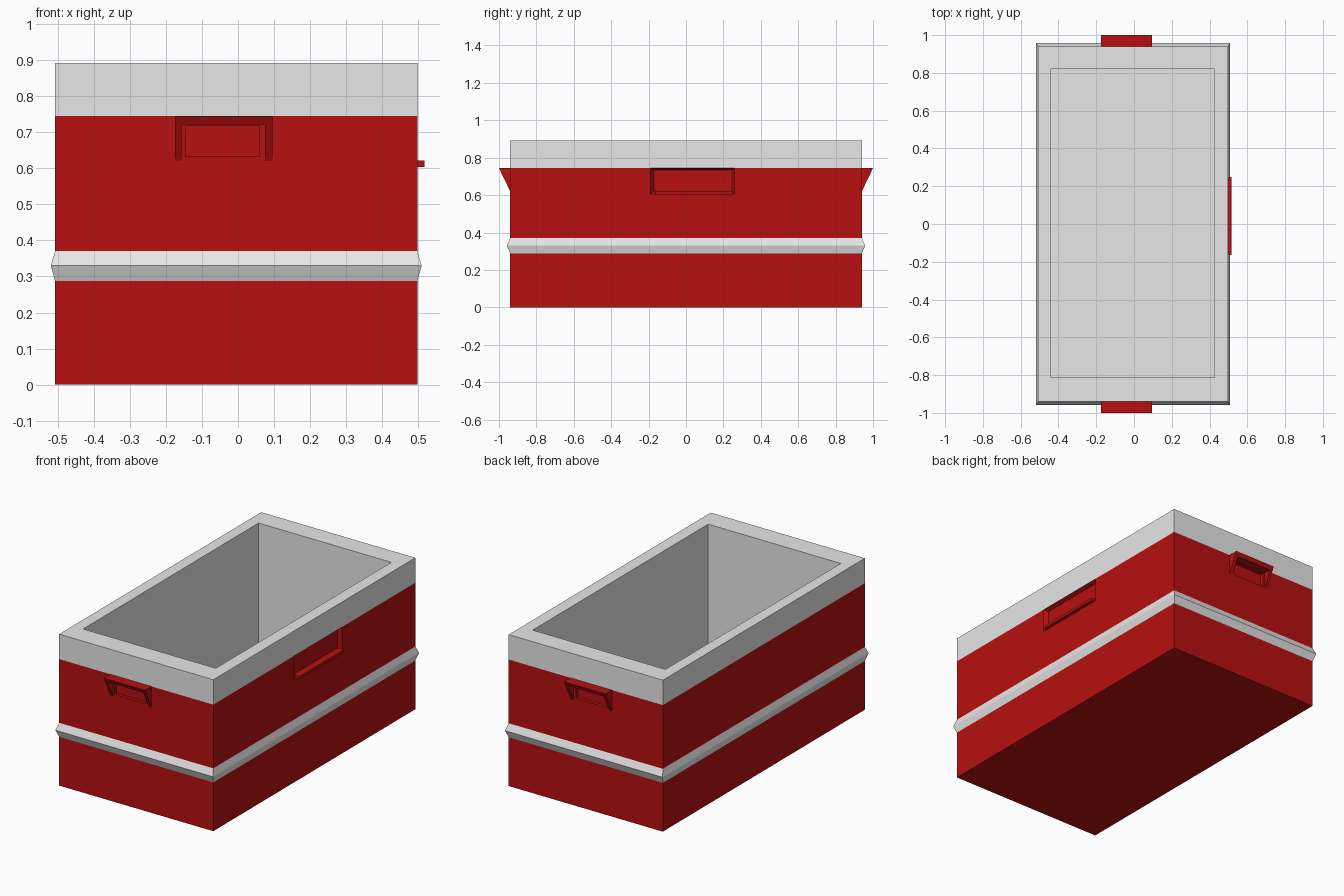
import bpy, bmesh

if "Cube" in bpy.data.objects:
    bpy.data.objects.remove(bpy.data.objects["Cube"])


def material(name, rgb):
    m = bpy.data.materials.new(name)
    m.diffuse_color = (*rgb, 1)
    m.use_nodes = True
    m.node_tree.nodes["Principled BSDF"].inputs["Base Color"].default_value = m.diffuse_color
    return m


RED = material("red_plastic", (0.48, 0.005, 0.005))
GREY = material("light_grey", (0.8, 0.8, 0.8))


def finish(name, bm, mats):
    bmesh.ops.recalc_face_normals(bm, faces=bm.faces)
    me = bpy.data.meshes.new(name)
    bm.to_mesh(me)
    bm.free()
    for m in mats:
        me.materials.append(m)
    ob = bpy.data.objects.new(name, me)
    bpy.context.collection.objects.link(ob)
    return ob


def rings(name, sections, mats, closed=False):
    """Loft rectangles (x0, x1, y0, y1, z, material of the band above)."""
    bm = bmesh.new()
    loops = [[bm.verts.new((x, y, s[4])) for x, y in
              ((s[0], s[2]), (s[1], s[2]), (s[1], s[3]), (s[0], s[3]))]
             for s in sections]
    n = len(loops)
    for i in range(n if closed else n - 1):
        a, b = loops[i], loops[(i + 1) % n]
        for k in range(4):
            j = (k + 1) % 4
            bm.faces.new((a[k], a[j], b[j], b[k])).material_index = sections[i][5]
    if not closed:
        bm.faces.new(loops[0]).material_index = sections[0][5]
        bm.faces.new(loops[-1]).material_index = sections[-1][5]
    return finish(name, bm, mats)


def prism(name, profile, x0, x1, mirror=1):
    """Extrude a (y, z) profile along x; mirror=-1 flips it to the back."""
    bm = bmesh.new()
    a = [bm.verts.new((x0, y * mirror, z)) for y, z in profile]
    b = [bm.verts.new((x1, y * mirror, z)) for y, z in profile]
    bm.faces.new(a)
    bm.faces.new(b)
    for i in range(len(a)):
        j = (i + 1) % len(a)
        bm.faces.new((a[i], a[j], b[j], b[i]))
    return finish(name, bm, [RED])


def box(name, x, y, z):
    return prism(name, [(y[0], z[0]), (y[1], z[0]), (y[1], z[1]), (y[0], z[1])], *x)


def cut(target, cutter):
    mod = target.modifiers.new("cut", 'BOOLEAN')
    mod.operation = 'DIFFERENCE'
    mod.solver = 'EXACT'
    mod.object = cutter
    bpy.context.view_layer.objects.active = target
    bpy.ops.object.modifier_apply(modifier=mod.name)
    bpy.data.objects.remove(cutter)


X0, X1, Y = -0.507, 0.497, 0.94

# Open box: red lower walls, grey rim and interior
outer = (X0, X1, -Y, Y)
inner = (-0.44, 0.425, -0.813, 0.82)
body = rings("cooler_body", [
    (*outer, 0.0, 0), (*outer, 0.745, 1), (*outer, 0.892, 1),
    (*inner, 0.892, 1), (*inner, 0.08, 1)], [RED, GREY])

# Shallow recesses behind the end handles
for s in (-1, 1):
    ys = sorted((s * (Y - 0.02), s * (Y + 0.02)))
    cut(body, box("handle_recess_cutter", (-0.146, 0.06), ys, (0.633, 0.717)))

# Tapered grip recess on the right side
bm = bmesh.new()
loops = []
for x, y0, y1, z0, z1 in ((X1 - 0.022, -0.172, 0.246, 0.622, 0.733),
                          (X1, -0.19, 0.26, 0.605, 0.744),
                          (X1 + 0.02, -0.19, 0.26, 0.605, 0.744)):
    loops.append([bm.verts.new((x, y, z)) for y, z in
                  ((y0, z0), (y1, z0), (y1, z1), (y0, z1))])
for a, b in zip(loops, loops[1:]):
    for k in range(4):
        j = (k + 1) % 4
        bm.faces.new((a[k], a[j], b[j], b[k]))
bm.faces.new(loops[0])
bm.faces.new(loops[-1])
cut(body, finish("grip_recess_cutter", bm, [RED]))

# Lip along the bottom of the grip
box("side_grip_lip", (X1 - 0.022, X1 + 0.02), (-0.165, 0.25), (0.604, 0.621))


# Pointed grey ridge around the walls
def grow(dx, dy):
    return (X0 - dx, X1 + dx, -Y - dy, Y + dy)


rings("trim_ridge", [
    (*grow(-0.01, -0.01), 0.287, 0), (*grow(0, 0), 0.287, 0),
    (*grow(0.012, 0.018), 0.33, 0), (*grow(0, 0), 0.37, 0),
    (*grow(-0.01, -0.01), 0.37, 0)], [GREY], closed=True)

# Wedge-shaped end handles: top plate and two cheeks
for side, s in (("front", 1), ("back", -1)):
    prism(side + "_handle_top", [(-1, 0.745), (-Y, 0.745), (-Y, 0.722), (-0.989, 0.722)],
          -0.175, 0.095, s)
    for tag, a, b in (("left", -0.175, -0.157), ("right", 0.075, 0.095)):
        prism(f"{side}_handle_{tag}_cheek",
              [(-0.989, 0.722), (-Y, 0.722), (-Y, 0.62)], a, b, s)
